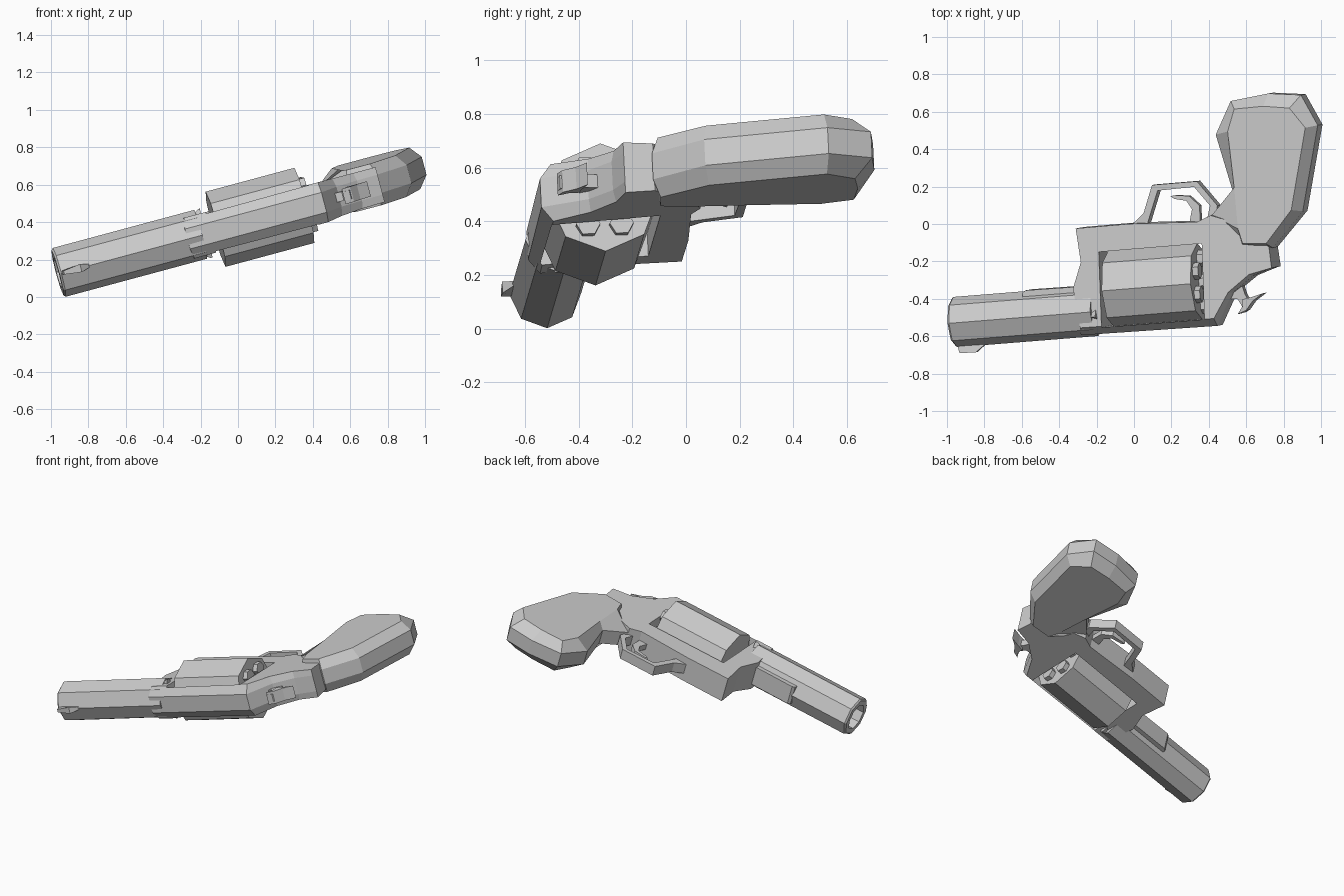
import bpy, bmesh, math
from mathutils import Vector, Matrix

if "Cube" in bpy.data.objects:
    bpy.data.objects.remove(bpy.data.objects["Cube"])

# One plain grey finish
grey = bpy.data.materials.new("gunmetal_grey")
grey.diffuse_color = (0.6, 0.6, 0.6, 1)
grey.use_nodes = True
grey.node_tree.nodes["Principled BSDF"].inputs["Base Color"].default_value = grey.diffuse_color

# Tilted resting plane: (x, y) in plan, t = distance from the symmetry plane
W = Vector((-0.265, -0.05, 1)).normalized()
AX = Vector((1, 0.08, 0)).normalized()       # barrel direction in plan
SIDE = Vector((-0.08, 1, 0)).normalized()


def place(x, y, t):
    return Vector((x, y, 0.411 + 0.265 * x + 0.05 * y)) + W * t


def loft(name, rings):
    """Skin between rings of (x, y, t) points and cap both ends."""
    bm = bmesh.new()
    loops = [[bm.verts.new(place(*p)) for p in r] for r in rings]
    n = len(loops[0])
    for a, b in zip(loops, loops[1:]):
        for i in range(n):
            j = (i + 1) % n
            bm.faces.new((a[i], a[j], b[j], b[i]))
    bm.faces.new(loops[0])
    bm.faces.new(loops[-1])
    bmesh.ops.recalc_face_normals(bm, faces=bm.faces)
    me = bpy.data.meshes.new(name)
    bm.to_mesh(me)
    bm.free()
    me.materials.append(grey)
    ob = bpy.data.objects.new(name, me)
    bpy.context.collection.objects.link(ob)
    return ob


def slab(name, outline, h):
    """Flat plate, symmetric about the middle plane."""
    return loft(name, [[(x, y, s * h) for x, y in outline] for s in (-1, 1)])


def chamfered(name, outer, inner, belt, height):
    """Plate with a side belt and sloped edges; height depends on y."""
    rings = [[(x, y, -height(y)) for x, y in inner],
             [(x, y, -belt) for x, y in outer],
             [(x, y, belt) for x, y in outer],
             [(x, y, height(y)) for x, y in inner]]
    return loft(name, rings)


def circle(x, y, r, n, side=0.0, t=0.0, turn=0.0):
    """Ring around the barrel direction, offset sideways and in t."""
    pts = []
    for i in range(n):
        a = turn + 2 * math.pi * i / n
        d = SIDE * (side + r * math.cos(a))
        pts.append((x + d.x, y + d.y, t + r * math.sin(a)))
    return pts


def on_axis(x, y0):
    return x, y0 + 0.08 * x


# Barrel with a bore
BY = -0.448
loft("barrel", [circle(*on_axis(x, BY), r, 8) for x, r in
                ((-0.2, 0.135), (-0.955, 0.135), (-0.965, 0.125),
                 (-0.965, 0.088), (-0.6, 0.088))])

# Shroud below the barrel
slab("barrel_shroud", [(-0.58, -0.44), (-0.58, -0.365), (-0.565, -0.352),
                       (-0.25, -0.33), (-0.25, -0.42)], 0.065)

# Front sight: diamond-shaped blade
sight = [(-0.945, -0.64), (-0.93, -0.69), (-0.84, -0.685), (-0.78, -0.63)]
loft("front_sight", [[(x, y, -t) for (x, y), t in zip(sight, (0.01, 0.01, 0.022, 0.005))],
                     [(x, y, t) for (x, y), t in zip(sight, (0.01, 0.01, 0.022, 0.005))]])

# Frame: tapers towards the trigger, sloped along the top strap
outer = [(-0.29, -0.02), (-0.26, -0.2), (-0.30, -0.34), (-0.27, -0.592),
         (0.46, -0.542), (0.54, -0.365), (0.65, -0.275), (0.76, -0.23),
         (0.745, -0.12), (0.6, 0.0), (0.43, 0.05), (0.36, 0.015), (0.0, 0.005)]
inner = list(outer)
inner[3], inner[4] = (-0.26, -0.55), (0.455, -0.50)
inner[5], inner[6] = (0.53, -0.36), (0.64, -0.265)
frame = chamfered("frame", outer, inner, 0.055, lambda y: 0.1 - 0.05 * (y + 0.3))

# Cylinder window cut through the frame
cutter = slab("window_cutter", [(-0.165, -0.145), (0.385, -0.10),
                                (0.405, -0.505), (-0.145, -0.548)], 0.3)
cutter.hide_render = True
mod = frame.modifiers.new("window", 'BOOLEAN')
mod.operation = 'DIFFERENCE'
mod.solver = 'EXACT'
mod.object = cutter
bpy.context.view_layer.objects.active = frame
bpy.ops.object.modifier_apply(modifier="window")
bpy.data.objects.remove(cutter)

# Eight-sided cylinder with six cartridge rims
CY = -0.338
loft("cylinder", [circle(*on_axis(x, CY), 0.208, 8) for x in (-0.12, 0.355)])
for i in range(6):
    a = math.pi / 3 * i
    s, t = 0.125 * math.cos(a), 0.125 * math.sin(a)
    loft(f"cartridge_rim_{i + 1}",
         [circle(*on_axis(x, CY), 0.045, 6, s, t) for x in (0.34, 0.385)])
loft("cylinder_pin", [circle(*on_axis(x, CY), 0.04, 6) for x in (-0.2, 0.42)])

# Small latch studs ahead of the cylinder
for s in (-1, 1):
    loft("latch_stud_left" if s < 0 else "latch_stud_right",
         [[(-0.235, -0.49, s * 0.1), (-0.17, -0.505, s * 0.1), (-0.18, -0.445, s * 0.1)],
          [(-0.18, -0.49, s * 0.135), (-0.17, -0.495, s * 0.135), (-0.17, -0.475, s * 0.135)]])

# Grip with sloped edges
grip_outer = [(0.45, 0.48), (0.53, 0.66), (0.73, 0.70), (0.905, 0.692),
              (0.995, 0.53), (0.915, 0.07), (0.755, -0.125), (0.59, -0.11),
              (0.43, 0.05), (0.54, 0.18)]
grip_inner = [(0.53, 0.50), (0.565, 0.62), (0.72, 0.635), (0.86, 0.625),
              (0.945, 0.52), (0.87, 0.08), (0.735, -0.10), (0.61, -0.10),
              (0.585, -0.02), (0.565, 0.2)]
chamfered("grip", grip_outer, grip_inner, 0.05, lambda y: 0.115)

# Trigger guard: bent strip
guard_out = [(0.0, 0.0), (0.06, 0.06), (0.105, 0.21), (0.345, 0.23), (0.455, 0.10), (0.44, 0.03)]
guard_in = [(0.40, 0.03), (0.415, 0.10), (0.33, 0.20), (0.135, 0.18), (0.095, 0.05), (0.08, 0.0)]
slab("trigger_guard", guard_out + guard_in, 0.035)

# Curved trigger
slab("trigger", [(0.20, 0.15), (0.225, 0.155), (0.30, 0.15), (0.355, 0.10), (0.36, 0.0),
                 (0.30, 0.0), (0.315, 0.08), (0.285, 0.125), (0.22, 0.135)], 0.02)

# Hammer with a wider thumb spur
slab("hammer", [(0.50, -0.40), (0.545, -0.36), (0.585, -0.33), (0.60, -0.375),
                (0.625, -0.42), (0.60, -0.47), (0.565, -0.48), (0.585, -0.44),
                (0.56, -0.40)], 0.025)
slab("hammer_spur", [(0.59, -0.40), (0.635, -0.39), (0.70, -0.368), (0.645, -0.41),
                     (0.61, -0.46), (0.565, -0.48), (0.59, -0.44)], 0.042)
